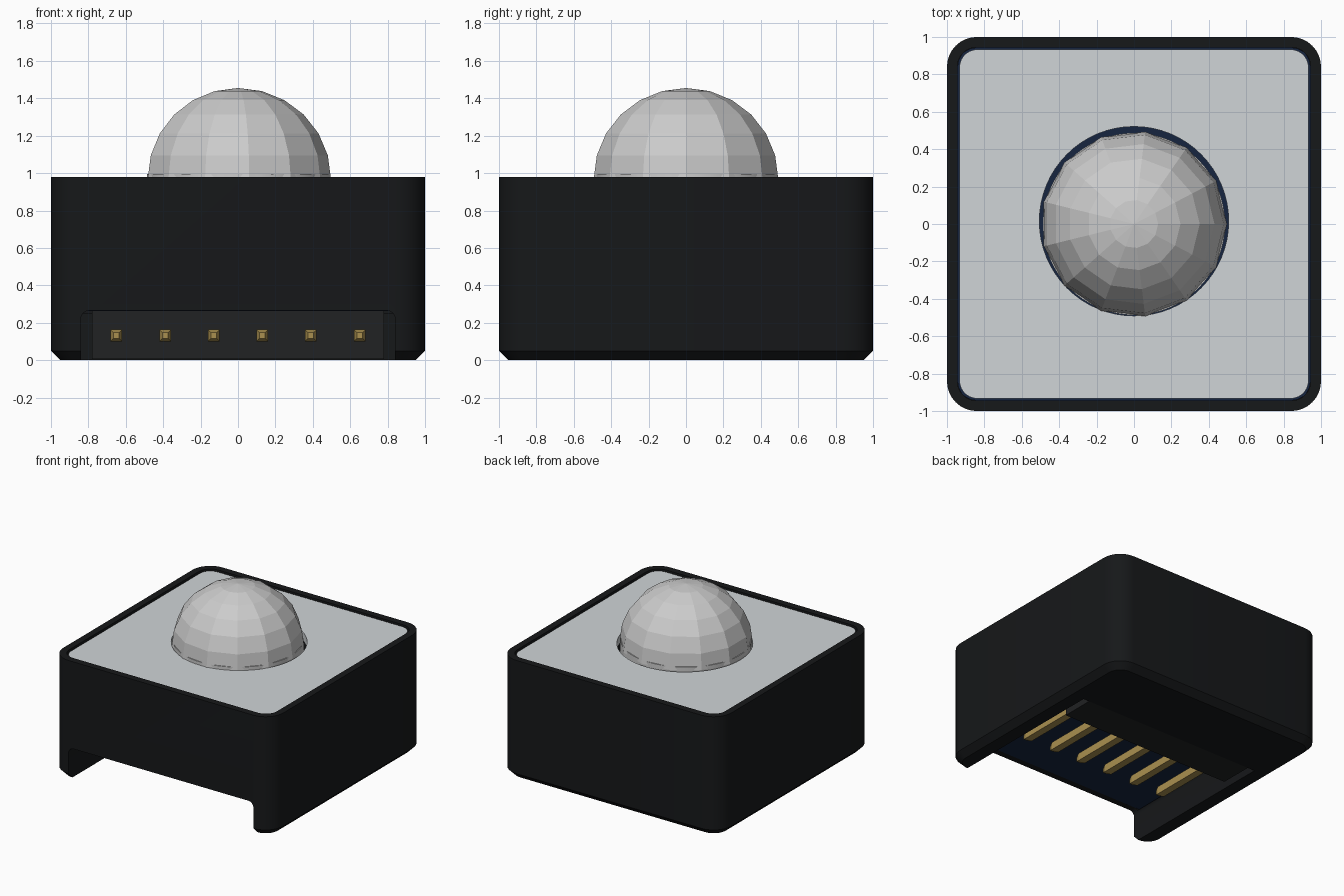
import bpy, bmesh, math
from mathutils import Vector

if "Cube" in bpy.data.objects:
    bpy.data.objects.remove(bpy.data.objects["Cube"])


def material(name, rgb):
    m = bpy.data.materials.new(name)
    m.diffuse_color = (*rgb, 1)
    m.use_nodes = True
    m.node_tree.nodes["Principled BSDF"].inputs["Base Color"].default_value = m.diffuse_color
    return m


BLACK = material("black_plastic", (0.008, 0.009, 0.01))
HEADER = material("header_plastic", (0.015, 0.016, 0.017))
NAVY = material("navy_board", (0.008, 0.018, 0.05))
WHITE = material("light_panel", (0.63, 0.66, 0.68))
GOLD = material("gold_pin", (0.4, 0.28, 0.08))


def finish(bm, name, mat=None):
    bmesh.ops.recalc_face_normals(bm, faces=bm.faces[:])
    me = bpy.data.meshes.new(name)
    bm.to_mesh(me)
    bm.free()
    ob = bpy.data.objects.new(name, me)
    bpy.context.collection.objects.link(ob)
    if mat:
        me.materials.append(mat)
    return ob


def rounded_square(half, radius, z, steps=8):
    c = half - radius
    pts = []
    for q, (sx, sy) in enumerate(((1, 1), (-1, 1), (-1, -1), (1, -1))):
        for i in range(steps + 1):
            a = math.radians(90 * (q + i / steps))
            pts.append(Vector((sx * c + radius * math.cos(a),
                               sy * c + radius * math.sin(a), z)))
    return pts


def loft(name, sections, mat=None):
    # Skin matching closed outlines and cap both ends
    bm = bmesh.new()
    rings = [[bm.verts.new(p) for p in s] for s in sections]
    for a, b in zip(rings, rings[1:]):
        n = len(a)
        for i in range(n):
            j = (i + 1) % n
            bm.faces.new((a[i], a[j], b[j], b[i]))
    bm.faces.new(rings[0])
    bm.faces.new(rings[-1])
    return finish(bm, name, mat)


def box(name, lo, hi, mat=None):
    xs = [(lo[0], lo[1]), (hi[0], lo[1]), (hi[0], hi[1]), (lo[0], hi[1])]
    return loft(name, [[Vector((x, y, z)) for x, y in xs]
                       for z in (lo[2], hi[2])], mat)


def activate(ob):
    bpy.ops.object.select_all(action='DESELECT')
    ob.select_set(True)
    bpy.context.view_layer.objects.active = ob


def cut(ob, cutter):
    mod = ob.modifiers.new("cut", 'BOOLEAN')
    mod.operation = 'DIFFERENCE'
    mod.solver = 'EXACT'
    mod.object = cutter
    activate(ob)
    bpy.ops.object.modifier_apply(modifier=mod.name)
    bpy.data.objects.remove(cutter)


def smooth(ob):
    activate(ob)
    bpy.ops.object.shade_smooth_by_angle(angle=math.radians(30))


def circle(r, z, n, cx=0, cy=0):
    return [Vector((cx + r * math.cos(math.tau * i / n),
                    cy + r * math.sin(math.tau * i / n), z)) for i in range(n)]


# Housing: open-topped tub with a chamfered foot
housing = loft("housing", [rounded_square(0.95, 0.11, 0),
                           rounded_square(1.0, 0.16, 0.05),
                           rounded_square(1.0, 0.16, 0.98),
                           rounded_square(0.945, 0.105, 0.98),
                           rounded_square(0.945, 0.105, 0.25)], BLACK)

# Connector recess, open to the front and underside, rounded upper corners
W, H, R = 0.84, 0.265, 0.045
arc = [(W - R + R * math.cos(math.radians(15 * i)),
        H - R + R * math.sin(math.radians(15 * i))) for i in range(7)]
outline = [(W, -0.2)] + arc + [(-x, z) for x, z in reversed(arc)] + [(-W, -0.2)]
cut(housing, loft("recess_cutter", [[Vector((x, y, z)) for x, z in outline]
                                    for y in (-1.3, 0.41)]))
smooth(housing)

# Circuit board above the recess
loft("circuit_board", [rounded_square(0.943, 0.1, 0.262),
                       rounded_square(0.943, 0.1, 0.33)], NAVY)

# Top panel with a round opening
panel = loft("top_panel", [rounded_square(0.933, 0.095, 0.90),
                           rounded_square(0.933, 0.095, 0.97)], WHITE)
cut(panel, loft("hole_cutter", [circle(0.506, z, 64, 0, 0.015) for z in (0.8, 1.1)]))
smooth(panel)

# Faceted lens dome on a round collar
N, RAD, ZC = 13, 0.497, 0.97
loft("lens_dome", [circle(RAD, 0.85, N)] +
     [circle(RAD * math.cos(math.radians(15 * k)),
             ZC + 0.485 * math.sin(math.radians(15 * k)), N) for k in range(6)] +
     [circle(0.002, ZC + 0.485, N)])
smooth(loft("lens_collar", [circle(0.487, 0.33, 64), circle(0.487, 0.995, 64)]))

# Pin header block and six tapered pins
box("pin_header", (-0.78, 0.13, 0.005), (0.78, 0.405, 0.262), HEADER)
for i in range(6):
    x = -0.65 + 0.26 * i
    loft(f"pin_{i + 1}", [[Vector((x + sx * h, y, 0.132 + sz * h))
                           for sx, sz in ((-1, -1), (1, -1), (1, 1), (-1, 1))]
                          for y, h in ((0.2, 0.031), (-0.46, 0.031), (-0.5, 0.015))], GOLD)
